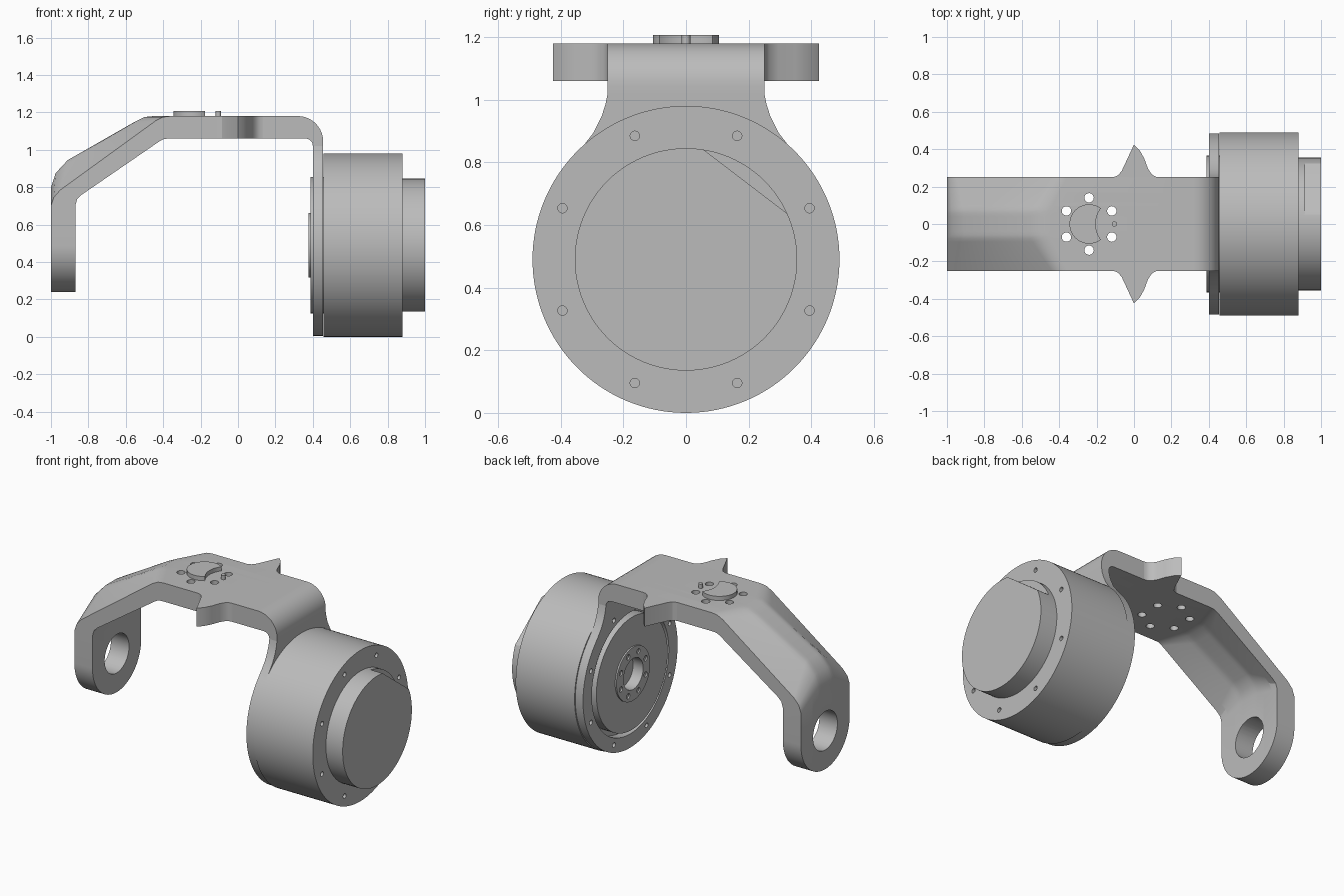
import bpy, bmesh
from math import sin, cos, pi, radians, sqrt
from mathutils import Vector

if "Cube" in bpy.data.objects:
    bpy.data.objects.remove(bpy.data.objects["Cube"], do_unlink=True)

grey = bpy.data.materials.new("satin grey")
grey.use_nodes = True
colour = (0.5, 0.5, 0.5, 1)
grey.diffuse_color = colour
grey.node_tree.nodes["Principled BSDF"].inputs["Base Color"].default_value = colour
HUB_Z = 0.49


def loft(name, loops):
    """Skin a solid through closed loops of equal length."""
    bm = bmesh.new()
    rings = [[bm.verts.new(p) for p in loop] for loop in loops]
    for a, b in zip(rings, rings[1:]):
        for i in range(len(a)):
            j = (i + 1) % len(a)
            bm.faces.new((a[i], a[j], b[j], b[i]))
    bm.faces.new(rings[0][::-1])
    bm.faces.new(rings[-1])
    bmesh.ops.recalc_face_normals(bm, faces=bm.faces)
    mesh = bpy.data.meshes.new(name)
    bm.to_mesh(mesh)
    bm.free()
    mesh.materials.append(grey)
    ob = bpy.data.objects.new(name, mesh)
    bpy.context.collection.objects.link(ob)
    return ob


def prism(name, outline, axis, lo, hi):
    """Extrude a flat outline along x (outline in y, z) or z (outline in x, y)."""
    if axis == "x":
        return loft(name, [[(w, u, v) for u, v in outline] for w in (lo, hi)])
    return loft(name, [[(u, v, w) for u, v in outline] for w in (lo, hi)])


def arc(cu, cv, r, start, end, n):
    return [(cu + r * cos(radians(start + (end - start) * i / n)),
             cv + r * sin(radians(start + (end - start) * i / n))) for i in range(n + 1)]


def circle(cu, cv, r, n=96):
    return arc(cu, cv, r, 0, 360, n)[:-1]


def ring_of(cu, cv, r, count, offset):
    return arc(cu, cv, r, offset, offset + 360, count)[:-1]


def cut(ob, cutters):
    """Subtract the cutters and keep the plain resulting mesh."""
    for c in cutters:
        c.hide_render = True
        mod = ob.modifiers.new("cut", "BOOLEAN")
        mod.operation = "DIFFERENCE"
        mod.solver = "EXACT"
        mod.object = c
    bpy.context.view_layer.update()
    deps = bpy.context.evaluated_depsgraph_get()
    mesh = bpy.data.meshes.new_from_object(ob.evaluated_get(deps))
    ob.modifiers.clear()
    ob.data = mesh
    for c in cutters:
        bpy.data.objects.remove(c, do_unlink=True)
    return ob


def drill(spots, r, axis, lo, hi, n=20):
    return [prism("drill", circle(u, v, r, n), axis, lo, hi) for u, v in spots]


parts = []

# Strap: arm, arched sloping part, top and bend; edge and crown profiles blend over y
edge_out = [(-1, .70), (-.985, .745), (-.95, .785), (-.44, 1.155), (-.40, 1.175), (-.36, 1.18)]
crown_out = [(-1, .80), (-.975, .875), (-.91, .945), (-.56, 1.145), (-.50, 1.175), (-.45, 1.18)]
edge_in = [(-.87, .70), (-.86, .735), (-.835, .76), (-.42, 1.045), (-.395, 1.058), (-.36, 1.06)]
crown_in = [(-.87, .75), (-.845, .815), (-.80, .86), (-.52, 1.02), (-.47, 1.052), (-.42, 1.06)]
bend = (arc(.32, 1.045, .135, 90, 0, 10) + [(.455, 1.02), (.40, 1.02)]
        + arc(.36, 1.02, .04, 0, 90, 8)[1:])


def section(y):
    t = min(1, (0.25 - abs(y)) / 0.18)
    mix = lambda a, b: [Vector(p).lerp(Vector(q), t) for p, q in zip(a, b)]
    foot = HUB_Z - sqrt(max(0, 0.25 ** 2 - y * y))
    pts = ([(-1, foot)] + mix(edge_out, crown_out) + bend
           + mix(edge_in, crown_in)[::-1] + [(-.87, foot)])
    return [(x, y, z) for x, z in pts]


strap = loft("bracket_strap", [section(-0.25 * cos(pi * i / 40)) for i in range(41)])
cutters = drill(ring_of(-.24, 0, .14, 6, 30), .025, "z", 1.0, 1.3)
cutters += drill([(0, HUB_Z)], .125, "x", -1.1, -.8, 64)
parts.append(cut(strap, cutters))

# Pointed lugs on both sides of the strap
lug = [(-.11, .25), (-.085, .26), (-.065, .285), (0, .425), (.03, .395), (.055, .35),
       (.075, .295), (.095, .265), (.115, .253), (.135, .25)]
for side, s in (("left", 1), ("right", -1)):
    parts.append(prism(f"{side}_lug", [(x, s * y) for x, y in lug], "z", 1.06, 1.18))

# Crescent boss and locating pin
bite = prism("bite", circle(-.065, 0, .14), "z", 1.1, 1.3)
parts.append(cut(prism("crescent_boss", circle(-.24, 0, .105), "z", 1.175, 1.207), [bite]))
parts.append(prism("locating_pin", circle(-.105, 0, .014, 24), "z", 1.175, 1.207))

# Mounting plate: disc flaring up into the strap, with a round opening
half = [(.25, 1.02), (.257, .985), (.27, .945), (.295, .895), (.33, .85)]
half += arc(0, HUB_Z, .485, 41, -90, 50)
outline = half + [(-y, z) for y, z in half[-2::-1]]
plate = prism("mounting_plate", outline, "x", .40, .455)
cutters = [prism("opening", circle(0, HUB_Z, .395), "x", .3, .5)]
cutters += drill(ring_of(0, HUB_Z, .437, 8, 22.5), .015, "x", .39, .43)
parts.append(cut(plate, cutters))

# Motor case with front screw holes
case = prism("motor_case", circle(0, HUB_Z, .49, 128), "x", .457, .88)
parts.append(cut(case, drill(ring_of(0, HUB_Z, .427, 8, 22.5), .015, "x", .85, .9)))

# Front cap: full flange plus a disc with one flat
parts.append(prism("cap_flange", circle(0, HUB_Z, .355), "x", .875, .915))
flat = prism("flat", [(.05, .845), (.325, .635), (.6, .8), (.3, 1.1)], "x", .915, 1.1)
parts.append(cut(prism("front_cap", circle(0, HUB_Z, .355), "x", .90, 1.0), [flat]))

# Rear output hub with a bored, drilled flange
hub = prism("output_hub", circle(0, HUB_Z, .365), "x", .388, .46)
parts.append(cut(hub, drill([(0, HUB_Z)], .10, "x", .3, .45, 64)))
flange = prism("output_flange", circle(0, HUB_Z, .173), "x", .378, .388)
cutters = drill([(0, HUB_Z)], .10, "x", .3, .45, 64)
cutters += drill(ring_of(0, HUB_Z, .137, 8, 22.5), .017, "x", .3, .45)
parts.append(cut(flange, cutters))

# Smooth curved walls, keep edges crisp
bpy.ops.object.select_all(action="DESELECT")
for ob in parts:
    ob.select_set(True)
bpy.context.view_layer.objects.active = parts[0]
bpy.ops.object.shade_smooth_by_angle(angle=radians(28))
